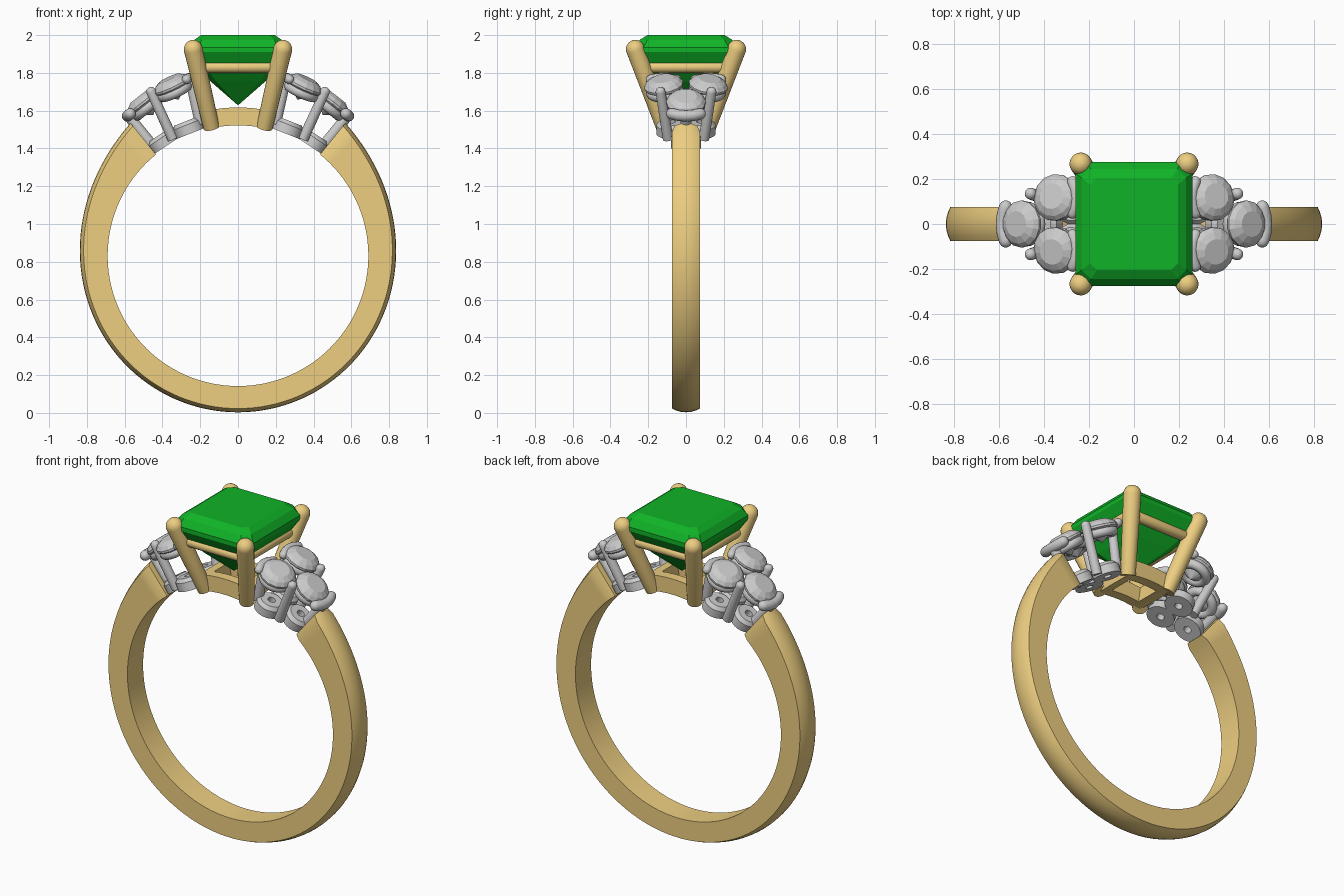
import bpy, bmesh, math
from mathutils import Vector

if "Cube" in bpy.data.objects:
    bpy.data.objects.remove(bpy.data.objects["Cube"])

CZ, RI = 0.832, 0.69          # finger hole centre height and radius


def material(name, rgb):
    m = bpy.data.materials.new(name)
    m.diffuse_color = (*rgb, 1)
    m.use_nodes = True
    m.node_tree.nodes["Principled BSDF"].inputs["Base Color"].default_value = m.diffuse_color
    return m


GOLD = material("gold", (0.85, 0.62, 0.22))
GREEN = material("green", (0.005, 0.45, 0.02))


def finish(bm, name, mat=None, smooth=True):
    bmesh.ops.remove_doubles(bm, verts=bm.verts, dist=1e-5)
    bmesh.ops.recalc_face_normals(bm, faces=bm.faces)
    me = bpy.data.meshes.new(name)
    bm.to_mesh(me)
    bm.free()
    ob = bpy.data.objects.new(name, me)
    bpy.context.collection.objects.link(ob)
    if mat:
        me.materials.append(mat)
    if smooth:
        bpy.ops.object.select_all(action='DESELECT')
        ob.select_set(True)
        bpy.context.view_layer.objects.active = ob
        bpy.ops.object.shade_smooth_by_angle(angle=math.radians(35))
    return ob


def skin(rings, name, mat=None, smooth=True, closed=False):
    """Bridge a list of equal-length point loops, capping the ends."""
    bm = bmesh.new()
    vs = [[bm.verts.new(p) for p in ring] for ring in rings]
    n = len(vs[0])
    pairs = list(zip(vs, vs[1:])) + ([(vs[-1], vs[0])] if closed else [])
    for a, b in pairs:
        for i in range(n):
            j = (i + 1) % n
            bm.faces.new((a[i], a[j], b[j], b[i]))
    if not closed:
        bm.faces.new(vs[0])
        bm.faces.new(vs[-1])
    return finish(bm, name, mat, smooth)


def lathe(profile, name, loc, axis, seg=20, mat=None, smooth=True, closed=False):
    """Revolve (radius, height) points round an axis through loc."""
    q = Vector(axis).to_track_quat('Z', 'Y')
    loc = Vector(loc)
    rings = []
    for r, h in profile:
        r = max(r, 0.0005)
        rings.append([loc + q @ Vector((r * math.cos(2 * math.pi * i / seg),
                                        r * math.sin(2 * math.pi * i / seg), h))
                      for i in range(seg)])
    return skin(rings, name, mat, smooth, closed)


def prong(p, q, r0, r1, name, mat=None):
    """Tapered rod with a flat foot at p and a round tip at q."""
    d = Vector(q) - Vector(p)
    L = d.length
    tip = [(r1 * math.cos(a), L + r1 * math.sin(a))
           for a in [math.pi / 2 * k / 6 for k in range(7)]]
    lathe([(r0, 0)] + tip, name, p, d, 20, mat)


def rod(points, r, name, mat=None):
    """Round bar following points, with rounded ends."""
    pts = [Vector(p) for p in points]
    a, b = (pts[1] - pts[0]).normalized(), (pts[-1] - pts[-2]).normalized()
    path = [(pts[0] - a * r * math.cos(t), r * math.sin(t)) for t in (0.05, 0.5, 1.0)]
    path += [(p, r) for p in pts]
    path += [(pts[-1] + b * r * math.cos(t), r * math.sin(t)) for t in (1.0, 0.5, 0.05)]
    rings = []
    for i, (p, rad) in enumerate(path):
        d = path[min(i + 1, len(path) - 1)][0] - path[max(i - 1, 0)][0]
        u = d.cross(Vector((0.3, 0.05, 1))).normalized()
        v = d.normalized().cross(u)
        rings.append([p + rad * (u * math.cos(t) + v * math.sin(t))
                      for t in [2 * math.pi * k / 16 for k in range(16)]])
    skin(rings, name, mat)


def polar(r, deg, y):
    t = math.radians(deg)
    return (r * math.sin(t), y, CZ + r * math.cos(t))


# Band: domed section, thickening and pinching toward its open ends
rings = []
START = 39
for i in range(97):
    deg = START + (360 - 2 * START) * i / 96
    k = (180 - min(deg, 360 - deg)) / (180 - START)
    ro = 0.829 + 0.075 * abs(k) ** 5
    w = 0.075 if 0 < i < 96 else 0.06
    sec = [(RI, -w), (RI, w)] + [(ro - 0.02 * (y * y), y * w)
                                 for y in (1, 0.75, 0.4, 0, -0.4, -0.75, -1)]
    rings.append([polar(r, deg, y) for r, y in sec])
skin(rings, "band", GOLD)


# Curved rectangular base frame under the centre stone
def arc_block(a0, a1, y0, y1, name):
    skin([[polar(r, a0 + (a1 - a0) * i / 8, y)
           for r, y in ((RI, y0), (RI, y1), (0.785, y1), (0.785, y0))]
          for i in range(9)], name, GOLD)


for s, side in ((1, "right"), (-1, "left")):
    arc_block(-12, 12, s * 0.075, s * 0.135, "base_rail_" + ("back" if s > 0 else "front"))
    arc_block(s * 8, s * 12.5, -0.1, 0.1, "base_rail_" + side)

# Four corner prongs and the upper gallery rails
for sx in (1, -1):
    for sy in (1, -1):
        prong((sx * 0.14, sy * 0.115, 1.51), (sx * 0.237, sy * 0.268, 1.925),
              0.043, 0.05, "corner_prong", GOLD)
    rod([(sx * 0.205, -0.19, 1.83), (sx * 0.205, 0.19, 1.83)], 0.03, "gallery_rail_side", GOLD)
    rod([(-0.18, sx * 0.22, 1.83), (0.18, sx * 0.22, 1.83)], 0.03, "gallery_rail_front_back", GOLD)

# Step-cut centre stone: stacked rectangles with cut corners
levels = [(0.195, 0.205, 0.03, 2.0), (0.232, 0.245, 0.04, 1.975), (0.26, 0.275, 0.05, 1.935),
          (0.26, 0.275, 0.05, 1.91), (0.215, 0.23, 0.04, 1.835), (0.145, 0.16, 0.03, 1.755),
          (0.002, 0.04, 0.001, 1.63)]
rings = []
for a, b, c, z in levels:
    rings.append([(a, b - c, z), (a - c, b, z), (c - a, b, z), (-a, b - c, z),
                  (-a, c - b, z), (c - a, -b, z), (a - c, -b, z), (a, c - b, z)])
skin(rings, "centre_stone", GREEN, smooth=False)

# Side clusters: three round stones per shoulder
STONE = [(0, 0.04), (0.058, 0.04), (0.088, 0.024), (0.105, 0.004), (0.105, -0.008), (0, -0.085)]
SEAT = [(0.073 + 0.027 * math.cos(t), -0.035 + 0.027 * math.sin(t))
        for t in [2 * math.pi * k / 12 for k in range(12)]]
PAD = [(0.022, 0), (0.08, 0), (0.08, 0.05), (0.062, 0.07), (0.022, 0.07)]


def cluster_unit(s, centre, normal, pad_deg, pad_y):
    c, n = (s * centre[0], centre[1], centre[2]), (s * normal[0], normal[1], normal[2])
    lathe(STONE, "side_stone", c, n, 14, smooth=False)
    lathe(SEAT, "stone_seat", c, n, 28, closed=True)
    foot = polar(RI + 0.004, s * pad_deg, pad_y)
    lathe(PAD, "base_pad", foot, polar(1, s * pad_deg, 0)[:2] + (math.cos(math.radians(pad_deg)),),
          24, closed=True)


for s in (1, -1):
    cluster_unit(s, (0.5, 0, 1.645), (0.62, 0, 0.78), 33.5, 0)
    # horn gripping the outer stone, with its stem
    rod([(s * (0.585 - 2.5 * y * y), y, 1.572 + 2 * y * y)
         for y in (-0.075, -0.04, 0, 0.04, 0.075)], 0.03, "outer_horn")
    prong((s * 0.45, 0, 1.41), (s * 0.57, 0, 1.56), 0.03, 0.028, "outer_post")
    for sy in (1, -1):
        cluster_unit(s, (0.35, sy * 0.118, 1.735), (0.42, sy * 0.15, 0.9), 21.5, sy * 0.077)
        # inner horn between centre stone and side stone
        rod([(s * (0.258 + 3 * d * d), sy * (0.118 + d), 1.775 - 2 * d * d)
             for d in (-0.07, -0.035, 0, 0.035, 0.07)], 0.025, "inner_horn")
        prong((s * 0.2, sy * 0.09, 1.53), (s * 0.255, sy * 0.115, 1.77), 0.028, 0.026, "inner_post")
        prong((s * 0.345, sy * 0.095, 1.45), (s * 0.46, sy * 0.135, 1.7), 0.028, 0.026, "shared_post")
